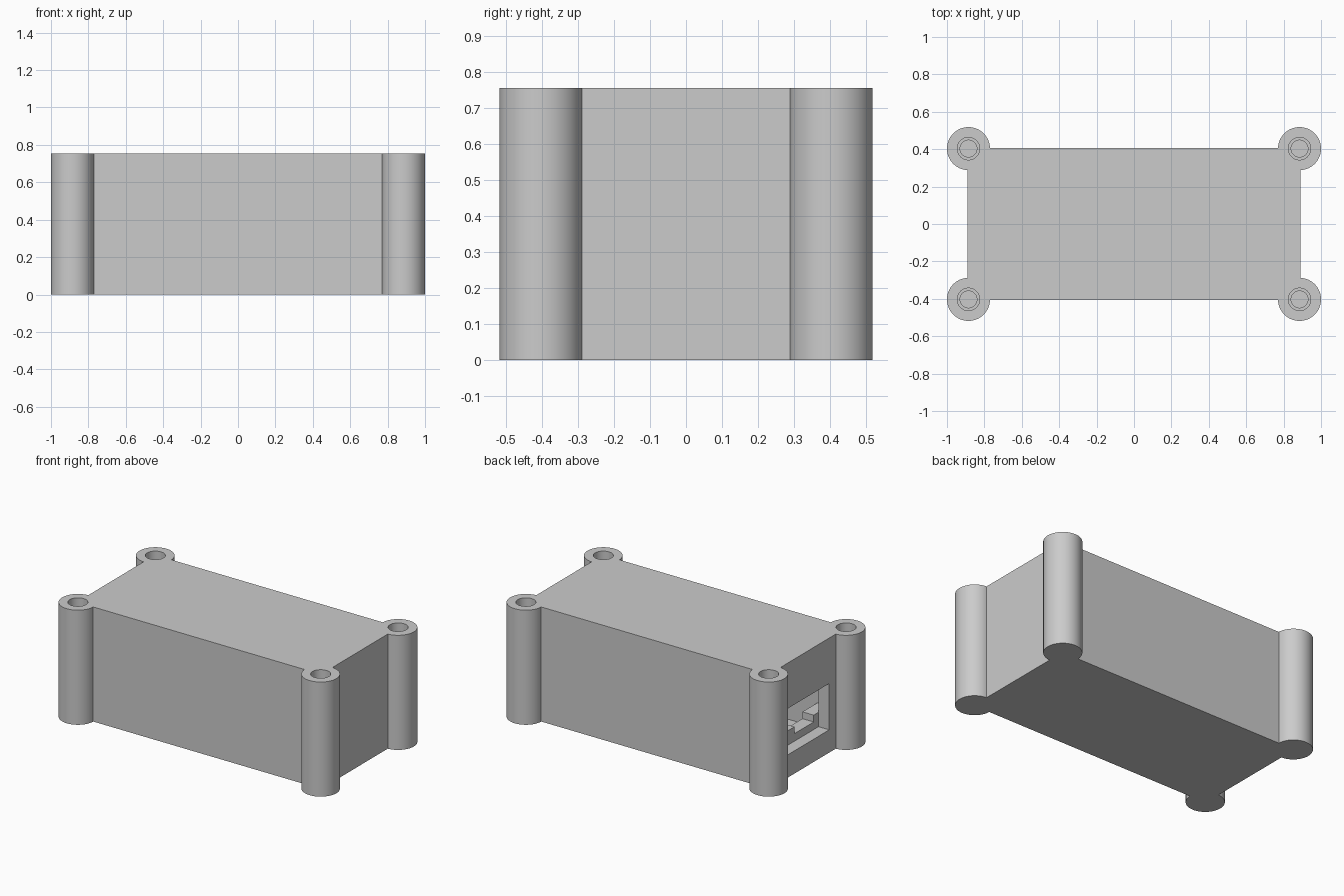
import bpy
import math

if "Cube" in bpy.data.objects:
    bpy.data.objects.remove(bpy.data.objects["Cube"])

H = 0.755            # overall height
PX, PY = 0.885, 0.403  # post centres
R = 0.115            # post radius

grey = bpy.data.materials.new("light_grey")
grey.diffuse_color = (0.6, 0.6, 0.6, 1)
grey.use_nodes = True
grey.node_tree.nodes["Principled BSDF"].inputs["Base Color"].default_value = grey.diffuse_color


def box(name, x0, x1, y0, y1, z0, z1):
    bpy.ops.mesh.primitive_cube_add(
        size=1, location=((x0 + x1) / 2, (y0 + y1) / 2, (z0 + z1) / 2))
    ob = bpy.context.object
    ob.name = name
    ob.scale = (x1 - x0, y1 - y0, z1 - z0)
    bpy.ops.object.transform_apply(location=True, rotation=False, scale=True)
    ob.data.materials.append(grey)
    return ob


def cylinder(name, x, y, r, z0, z1):
    bpy.ops.mesh.primitive_cylinder_add(
        vertices=64, radius=r, depth=z1 - z0, location=(x, y, (z0 + z1) / 2))
    ob = bpy.context.object
    ob.name = name
    ob.data.materials.append(grey)
    return ob


def combine(target, tool, operation):
    tool.hide_render = True
    mod = target.modifiers.new(operation, 'BOOLEAN')
    mod.operation, mod.object, mod.solver = operation, tool, 'EXACT'
    bpy.context.view_layer.objects.active = target
    bpy.ops.object.modifier_apply(modifier=mod.name)
    bpy.data.objects.remove(tool)


# Hollow case with a port opening in its left end
case = box("case", -0.89, 0.89, -0.407, 0.407, 0, H)
combine(case, box("cavity", -0.81, 0.81, -0.325, 0.325, 0.08, 0.675), 'DIFFERENCE')
combine(case, box("port", -1, -0.78, -0.22, 0.22, 0.15, 0.455), 'DIFFERENCE')

# Low notched rest behind the opening
rest = box("port_rest", -0.812, -0.73, -0.327, 0.327, 0.078, 0.245)
combine(rest, box("notch", -0.9, -0.6, -0.17, 0.03, 0.2, 0.3), 'DIFFERENCE')
combine(case, rest, 'UNION')

# Corner posts with stepped blind screw holes
for sx in (-1, 1):
    for sy in (-1, 1):
        x, y = sx * PX, sy * PY
        combine(case, cylinder("post", x, y, R, 0, H), 'UNION')
        combine(case, cylinder("wide_bore", x, y, 0.06, 0.4, H + 0.1), 'DIFFERENCE')
        combine(case, cylinder("pilot_bore", x, y, 0.045, 0.1, 0.5), 'DIFFERENCE')

bpy.ops.object.select_all(action='DESELECT')
case.select_set(True)
bpy.context.view_layer.objects.active = case
bpy.ops.object.shade_smooth_by_angle(angle=math.radians(30))
